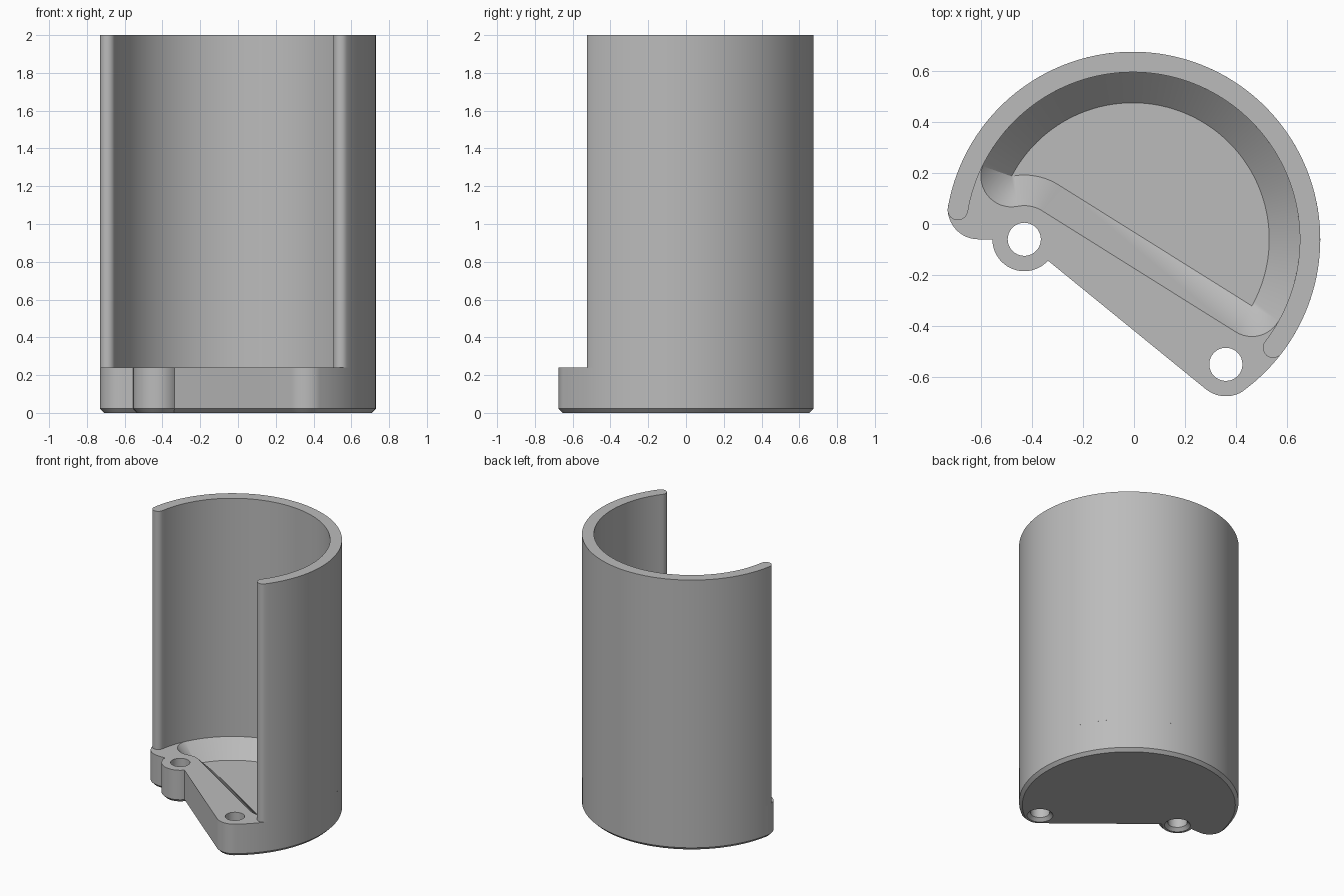
import bpy, bmesh, math
from mathutils import Vector

cube = bpy.data.objects.get("Cube")
if cube:
    bpy.data.objects.remove(cube)

# Main dimensions
CENTRE = Vector((-0.005, -0.06))
OUTER, INNER, FLOOR = 0.735, 0.655, 0.535
HOLE_A, HOLE_B = Vector((-0.43, -0.06)), Vector((0.36, -0.55))
LOBE, HOLE, CHAMFER = 0.125, 0.065, 0.022
BASE_TOP, FLOOR_Z, HEIGHT = 0.24, 0.12, 2.0

grey = bpy.data.materials.new("plain grey")
grey.use_nodes = True
grey.diffuse_color = (0.5, 0.5, 0.5, 1)
grey.node_tree.nodes["Principled BSDF"].inputs["Base Color"].default_value = (0.5, 0.5, 0.5, 1)


def polar(angle, radius=1.0):
    a = math.radians(angle)
    return Vector((math.cos(a), math.sin(a))) * radius


def arc(centre, radius, start, end, steps):
    return [centre + polar(start + (end - start) * i / steps, radius) for i in range(steps + 1)]


def inset(points, d):
    """Mitred inward offset of a counter-clockwise outline."""
    result = []
    for i, p in enumerate(points):
        e1 = (p - points[i - 1]).normalized()
        e2 = (points[(i + 1) % len(points)] - p).normalized()
        n1, n2 = Vector((e1.y, -e1.x)), Vector((e2.y, -e2.x))
        result.append(p - (n1 + n2) * d / (1 + n1.dot(n2)))
    return result


def loft(name, layers):
    """Closed solid through (outline, height) layers of equal point count."""
    bm = bmesh.new()
    rings = [[bm.verts.new((p.x, p.y, z)) for p in pts] for pts, z in layers]
    bm.faces.new(rings[0][::-1])
    bm.faces.new(rings[-1])
    n = len(rings[0])
    for low, high in zip(rings, rings[1:]):
        for i in range(n):
            j = (i + 1) % n
            bm.faces.new((low[i], low[j], high[j], high[i]))
    bmesh.ops.remove_doubles(bm, verts=bm.verts, dist=1e-5)
    bmesh.ops.recalc_face_normals(bm, faces=bm.faces)
    mesh = bpy.data.meshes.new(name)
    bm.to_mesh(mesh)
    bm.free()
    mesh.materials.append(grey)
    obj = bpy.data.objects.new(name, mesh)
    bpy.context.collection.objects.link(obj)
    return obj


def cut(obj, cutter):
    mod = obj.modifiers.new("cut", "BOOLEAN")
    mod.operation, mod.solver, mod.object = "DIFFERENCE", "EXACT", cutter
    graph = bpy.context.evaluated_depsgraph_get()
    obj.data = bpy.data.meshes.new_from_object(obj.evaluated_get(graph))
    obj.modifiers.clear()
    bpy.data.objects.remove(cutter)


# Base plate with two screw lobes and a chamfered underside
slant = 230.7
corner = Vector((-0.61, 0.06))
join = math.degrees(math.atan2(*(corner - CENTRE).yx))
outline = arc(CENTRE, OUTER, -53.3, join, 96)
outline += arc(corner, 0.12, join, 270, 14)[1:]
outline += arc(HOLE_A, LOBE, 180, 318, 24)
outline += arc(HOLE_B, LOBE, slant, 306.7, 14)[:-1]
base = loft("base", [(inset(outline, CHAMFER), 0), (outline, CHAMFER), (outline, BASE_TOP)])

# Screw holes, widened at the bottom
for spot in (HOLE_A, HOLE_B):
    radii = [(HOLE + CHAMFER * 2, -CHAMFER), (HOLE, CHAMFER), (HOLE, 0.3)]
    cut(base, loft("hole_cutter", [(arc(spot, r, 0, 348.75, 31), z) for r, z in radii]))

# Sloped pocket: each floor point carries the direction its wall leans
left, right, tangent = 152.5, -29.2, 57.8
ring = HOLE_A + polar(101.5, 0.252)
tip = CENTRE + polar(right, FLOOR)
rim = [(CENTRE + polar(a, FLOOR), a) for a in
       (right + (left - right) * i / 80 for i in range(81))]
rim += [(ring, left + (281.5 - left) * i / 16) for i in range(1, 17)]
rim += [(HOLE_A + polar(a, 0.252), a + 180) for a in
        (101.5 + (tangent - 101.5) * i / 10 for i in range(1, 11))]
rim += [(tip, 180 + tangent + (180 + right - tangent) * i / 12) for i in range(12)]
floor = [p for p, a in rim]
lip = [p + polar(a, INNER - FLOOR) for p, a in rim]
above = [p + polar(a, INNER - FLOOR + 0.02) for p, a in rim]
cut(base, loft("pocket_cutter", [(floor, FLOOR_Z), (lip, BASE_TOP), (above, BASE_TOP + 0.02)]))

# Tall open wall with rounded ends
middle, half = (OUTER + INNER) / 2, (OUTER - INNER) / 2
first, last = -37.7, 170.5
section = arc(CENTRE, OUTER, first, last, 96)
section += arc(CENTRE + polar(last, middle), half, last, last + 180, 10)[1:]
section += arc(CENTRE, INNER, last, first, 96)[1:]
section += arc(CENTRE + polar(first, middle), half, first + 180, first + 360, 10)[1:-1]
wall = loft("wall", [(section, BASE_TOP), (section, HEIGHT)])

# Smooth curved faces, keep edges crisp
bpy.ops.object.select_all(action="DESELECT")
for obj in (base, wall):
    obj.select_set(True)
bpy.context.view_layer.objects.active = base
bpy.ops.object.shade_smooth_by_angle(angle=math.radians(25))
